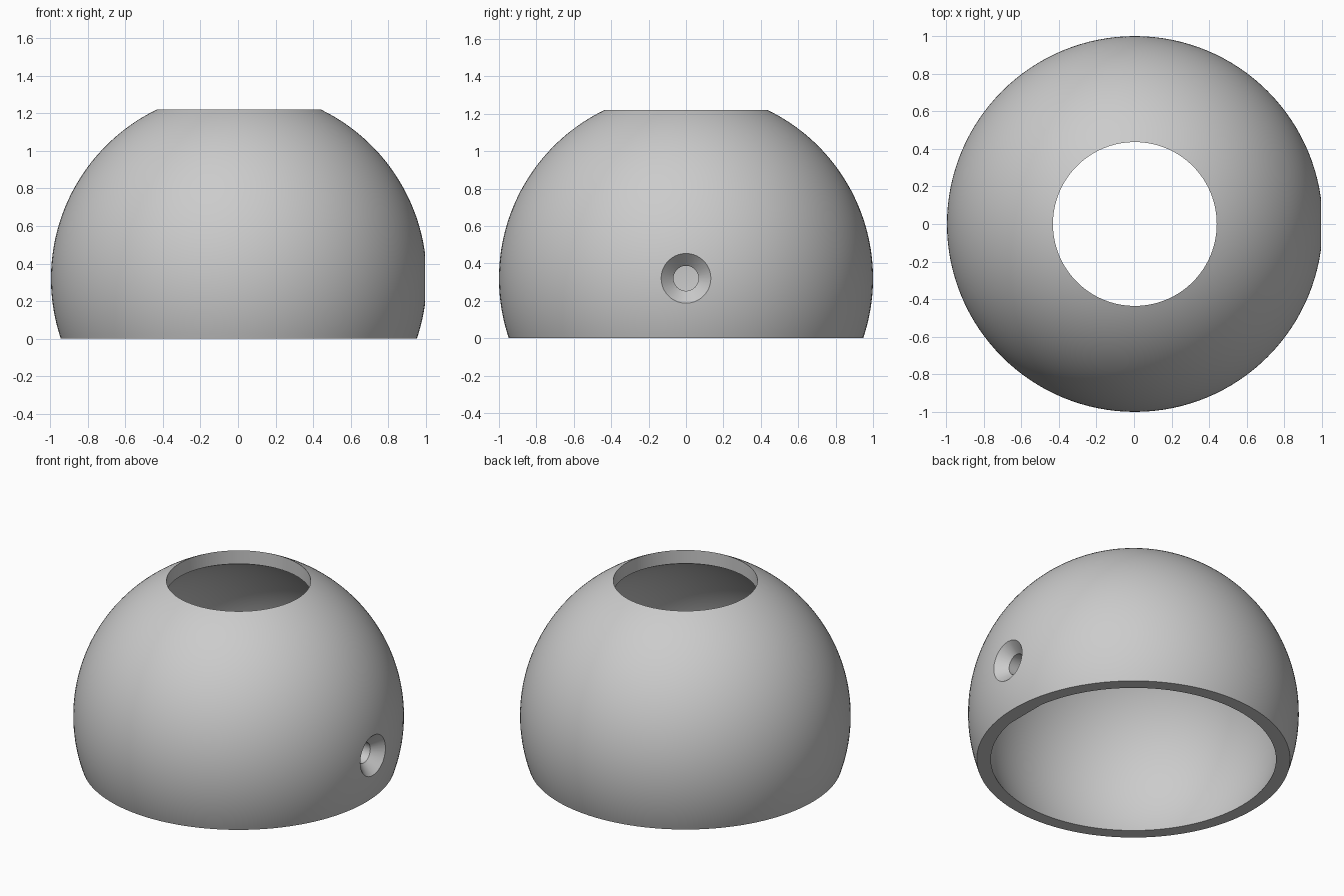
import bpy, bmesh
from math import sin, cos, pi, asin
from mathutils import Matrix

cube = bpy.data.objects.get("Cube")
if cube:
    bpy.data.objects.remove(cube, do_unlink=True)

SEGMENTS = 128
CENTRE = 0.32          # height of the sphere's middle
HEIGHT = 1.22
OUTER, INNER = 1.0, 0.92
PAD = 0.85             # distance of the flat pad inside the wall
TOP_RADIUS = 0.436
SCREW_X, SCREW_HEAD, SCREW_SHANK = 0.991, 0.133, 0.067


def arc(radius, low, high, steps):
    """Profile of a sphere between two heights measured from its middle."""
    a, b = asin(low / radius), asin(high / radius)
    angles = [a + (b - a) * i / steps for i in range(steps + 1)]
    return [(radius * cos(t), radius * sin(t)) for t in angles]


def lathe(name, profile, segments=SEGMENTS):
    """Closed solid turned about z from (radius, height) points."""
    bm = bmesh.new()
    points = [(0, profile[0][1])] + profile + [(0, profile[-1][1])]
    verts = [bm.verts.new((r, 0, z)) for r, z in points]
    edges = [bm.edges.new(pair) for pair in zip(verts, verts[1:])]
    bmesh.ops.spin(bm, geom=verts + edges, axis=(0, 0, 1), cent=(0, 0, 0),
                   angle=2 * pi, steps=segments, use_duplicate=False)
    bmesh.ops.remove_doubles(bm, verts=bm.verts, dist=0.0001)
    bmesh.ops.dissolve_degenerate(bm, edges=bm.edges, dist=0.0001)
    bmesh.ops.recalc_face_normals(bm, faces=bm.faces)
    mesh = bpy.data.meshes.new(name)
    bm.to_mesh(mesh)
    bm.free()
    obj = bpy.data.objects.new(name, mesh)
    bpy.context.collection.objects.link(obj)
    return obj


def cut(body, cutter):
    """Subtract the cutter from the body and remove it."""
    cutter.hide_render = True
    mod = body.modifiers.new(cutter.name, "BOOLEAN")
    mod.operation = "DIFFERENCE"
    mod.solver = "EXACT"
    mod.object = cutter
    bpy.context.view_layer.objects.active = body
    bpy.ops.object.modifier_apply(modifier=mod.name)
    bpy.data.objects.remove(cutter, do_unlink=True)


# Truncated outer sphere
dome = lathe("dome_shell", arc(OUTER, -CENTRE, HEIGHT - CENTRE, 48))
dome.data.transform(Matrix.Translation((0, 0, CENTRE)))

# Spherical cavity, sliced flat on one side to leave a pad behind the screw
cavity = lathe("cavity_cutter", arc(INNER, -INNER * 0.999, INNER * 0.999, 64))
bm = bmesh.new()
bm.from_mesh(cavity.data)
cutting = bmesh.ops.bisect_plane(
    bm, geom=bm.verts[:] + bm.edges[:] + bm.faces[:], dist=0.00001,
    plane_co=(PAD, 0, 0), plane_no=(1, 0, 0), clear_outer=True)
rim = [e for e in cutting["geom_cut"] if isinstance(e, bmesh.types.BMEdge)]
bmesh.ops.holes_fill(bm, edges=rim, sides=0)
bmesh.ops.recalc_face_normals(bm, faces=bm.faces)
bm.to_mesh(cavity.data)
bm.free()
cavity.data.transform(Matrix.Translation((0, 0, CENTRE)))
cut(dome, cavity)

# Round opening in the top
cut(dome, lathe("top_cutter", [(TOP_RADIUS, 0.8), (TOP_RADIUS, 1.5)]))

# Countersunk screw hole through the side
depth = SCREW_HEAD - SCREW_SHANK
screw = lathe("screw_cutter", [
    (SCREW_SHANK, 0.7), (SCREW_SHANK, SCREW_X - depth),
    (SCREW_HEAD, SCREW_X), (SCREW_HEAD, 1.1)], 64)
screw.data.transform(Matrix.Translation((0, 0, CENTRE)) @ Matrix.Rotation(pi / 2, 4, "Y"))
cut(dome, screw)

# Centre the part and give it its grey
dome.location.x = (1 - SCREW_X) / 2
grey = bpy.data.materials.new("light_grey")
grey.use_nodes = True
colour = (0.6, 0.6, 0.6, 1)
grey.diffuse_color = colour
grey.node_tree.nodes["Principled BSDF"].inputs["Base Color"].default_value = colour
dome.data.materials.clear()
dome.data.materials.append(grey)

# Smooth shading with crisp rims
bpy.ops.object.select_all(action="DESELECT")
dome.select_set(True)
bpy.context.view_layer.objects.active = dome
bpy.ops.object.shade_smooth_by_angle(angle=pi / 12)
